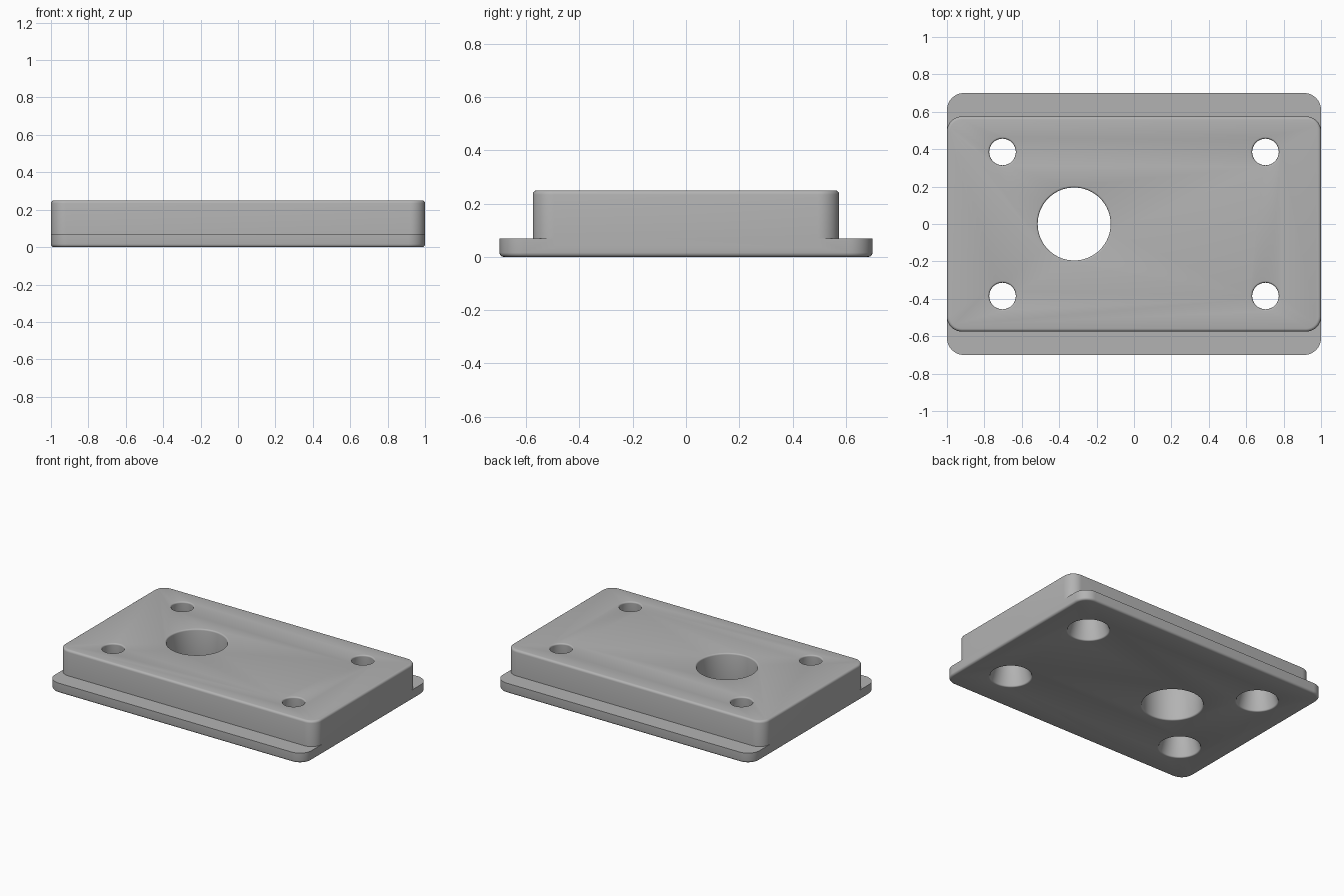
import bpy, bmesh
from math import sin, cos, pi

default = bpy.data.objects.get("Cube")
if default:
    bpy.data.objects.remove(default, do_unlink=True)

grey = bpy.data.materials.new("plain grey")
grey.use_nodes = True
colour = (0.45, 0.45, 0.45, 1)
grey.diffuse_color = colour
grey.node_tree.nodes["Principled BSDF"].inputs["Base Color"].default_value = colour

HEIGHT, FLANGE, ROUND = 0.25, 0.07, 0.016


def loft(name, rings):
    """Skin a stack of equal point rings, bottom to top, into a closed solid."""
    bm = bmesh.new()
    loops = [[bm.verts.new(p) for p in ring] for ring in rings]
    count = len(loops[0])
    for low, high in zip(loops, loops[1:]):
        for i in range(count):
            j = (i + 1) % count
            bm.faces.new((low[i], low[j], high[j], high[i]))
    bm.faces.new(loops[0][::-1])
    bm.faces.new(loops[-1])
    mesh = bpy.data.meshes.new(name)
    bm.to_mesh(mesh)
    bm.free()
    mesh.materials.append(grey)
    obj = bpy.data.objects.new(name, mesh)
    bpy.context.collection.objects.link(obj)
    return obj


def rounded_rect(hx, hy, radius, inset, z, steps=10):
    pts = []
    for k, (sx, sy) in enumerate(((1, 1), (-1, 1), (-1, -1), (1, -1))):
        for s in range(steps + 1):
            a = (k + s / steps) * pi / 2
            pts.append((sx * (hx - radius) + (radius - inset) * cos(a),
                        sy * (hy - radius) + (radius - inset) * sin(a), z))
    return pts


def circle(x, y, radius, z, steps=64):
    return [(x + radius * cos(2 * pi * i / steps),
             y + radius * sin(2 * pi * i / steps), z) for i in range(steps)]


# Inset and height along a quarter-round edge
quarter = [(ROUND * (1 - sin(a)), ROUND * (1 - cos(a)))
           for a in (i * pi / 8 for i in range(5))]


def hole(name, x, y, r_low, r_high, soft=0.01):
    """Cutter that follows the bore and flares where it meets each face."""
    arc = [(soft * (1 - sin(a)), soft * (1 - cos(a)))
           for a in (i * pi / 8 for i in range(5))]
    profile = [(r_low + soft, -0.05)]
    profile += [(r_low + d, h) for d, h in arc]
    profile += [(r_high + d, HEIGHT - h) for d, h in reversed(arc)]
    profile += [(r_high + soft, HEIGHT + 0.05)]
    cutter = loft(name, [circle(x, y, r, z) for r, z in profile])
    cutter.hide_render = True
    return cutter


def combine(target, tool, operation):
    mod = target.modifiers.new(operation, "BOOLEAN")
    mod.operation, mod.object, mod.solver = operation, tool, "EXACT"
    bpy.context.view_layer.objects.active = target
    bpy.ops.object.modifier_apply(modifier=mod.name)
    bpy.data.objects.remove(tool, do_unlink=True)


# Wide flange, rounded along its bottom edge
plate = loft("mounting_plate",
             [rounded_rect(1, 0.7, 0.09, d, h) for d, h in quarter]
             + [rounded_rect(1, 0.7, 0.09, 0, FLANGE)])

# Raised block, rounded along its top edge
block = loft("raised_block",
             [rounded_rect(1, 0.575, 0.08, 0, FLANGE / 2)]
             + [rounded_rect(1, 0.575, 0.08, d, HEIGHT - h) for d, h in reversed(quarter)])
combine(plate, block, "UNION")

# Large bore and four tapered screw holes
combine(plate, hole("large_bore", -0.32, 0, 0.195, 0.195), "DIFFERENCE")
for x in (-0.703, 0.703):
    for y in (-0.385, 0.385):
        combine(plate, hole("screw_hole", x, y, 0.132, 0.071), "DIFFERENCE")

# Smooth curved walls, keep real edges sharp
bpy.ops.object.select_all(action="DESELECT")
plate.select_set(True)
bpy.context.view_layer.objects.active = plate
bpy.ops.object.shade_smooth_by_angle(angle=pi / 6)
